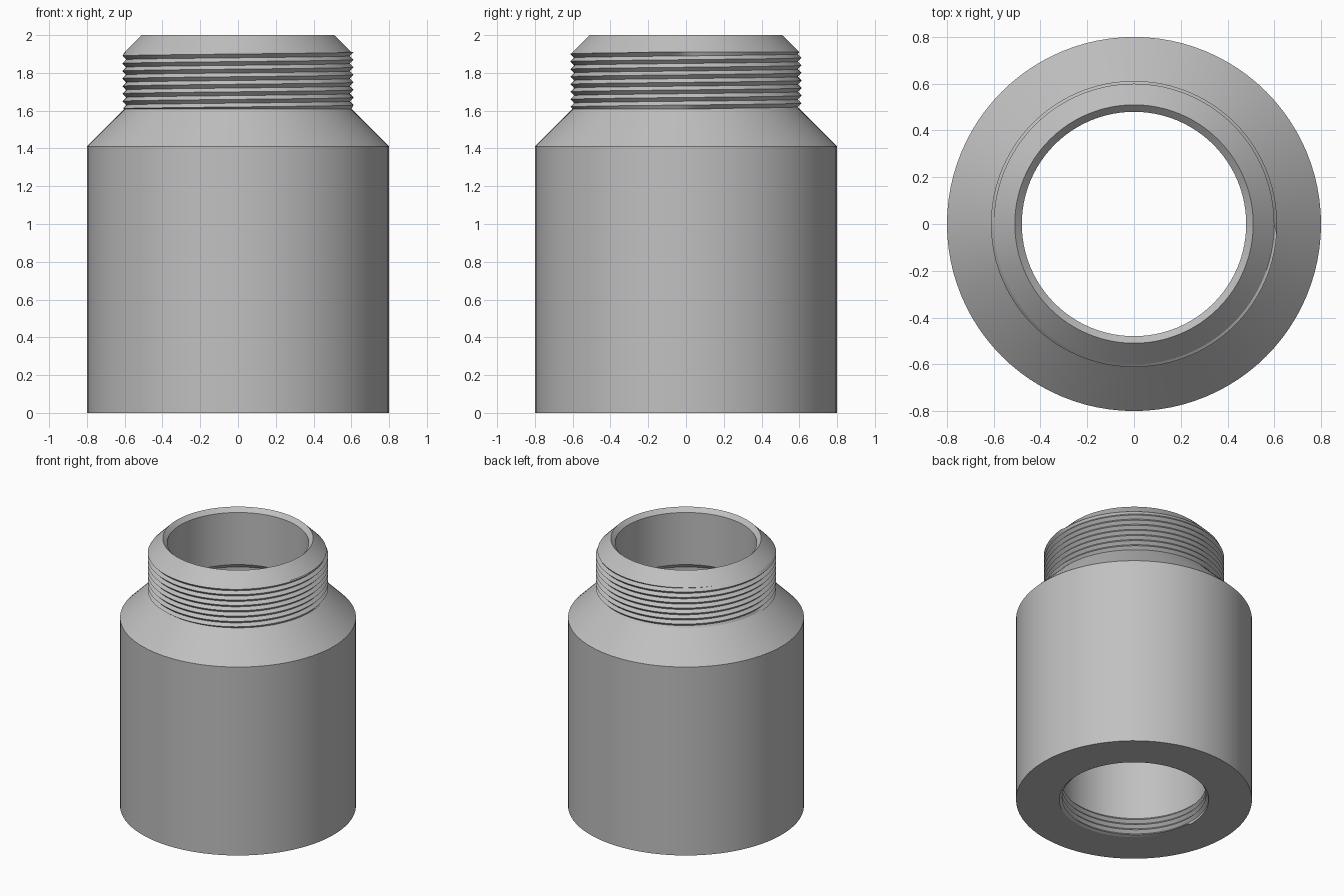
import bpy, bmesh, math

if "Cube" in bpy.data.objects:
    bpy.data.objects.remove(bpy.data.objects["Cube"])

SEG = 96
steel = bpy.data.materials.new("plain grey metal")
steel.diffuse_color = (0.53, 0.53, 0.53, 1)
steel.use_nodes = True
steel.node_tree.nodes["Principled BSDF"].inputs["Base Color"].default_value = steel.diffuse_color


def finish(bm, name):
    bmesh.ops.remove_doubles(bm, verts=bm.verts, dist=0.0004)
    mesh = bpy.data.meshes.new(name)
    bm.to_mesh(mesh)
    bm.free()
    mesh.materials.append(steel)
    obj = bpy.data.objects.new(name, mesh)
    bpy.context.collection.objects.link(obj)
    bpy.ops.object.select_all(action='DESELECT')
    obj.select_set(True)
    bpy.context.view_layer.objects.active = obj
    bpy.ops.object.shade_smooth_by_angle(angle=math.radians(25))
    return obj


def skin(rings, bm):
    # bridge neighbouring rings of points, each ring running once around
    for a, b in zip(rings, rings[1:]):
        for i in range(len(a) - 1):
            bm.faces.new((a[i], a[i + 1], b[i + 1], b[i]))


def lathe(name, profile):
    # profile of (radius, z), outside of the wall followed upwards
    bm = bmesh.new()
    rings = [[bm.verts.new((r * math.cos(2 * math.pi * i / SEG),
                            r * math.sin(2 * math.pi * i / SEG), z))
              for i in range(SEG + 1)] for r, z in profile]
    skin(rings, bm)
    return finish(bm, name)


def thread(name, crest, root, z0, z1, pitch, end_r, inward=False):
    # helical V ridges, trimmed flat at both ends
    bm = bmesh.new()
    rings = []
    for k in range(-3, int(2 * (z1 - z0) / pitch) + 4):
        ring = []
        for i in range(SEG + 1):
            t = i / SEG
            z = z0 + pitch * (k / 2 + t)
            r = crest if k % 2 else root
            if z <= z0 or z >= z1:
                z, r = min(max(z, z0), z1), end_r
            a = 2 * math.pi * t
            ring.append(bm.verts.new((r * math.cos(a), r * math.sin(a), z)))
        rings.append(ring)
    skin(rings, bm)
    bmesh.ops.remove_doubles(bm, verts=bm.verts, dist=0.0004)
    if inward:
        bmesh.ops.reverse_faces(bm, faces=bm.faces)
    return finish(bm, name)


# Body with sloped shoulder, from the bottom face up to the male thread
lathe("body_shell", [(0.507, 0), (0.8, 0), (0.8, 1.41), (0.6, 1.61)])
# Chamfered lip and inner bore, from the male thread down to the female thread
lathe("lip_and_bore", [(0.6, 1.91), (0.51, 2.0), (0.48, 1.97), (0.48, 1.58),
                       (0.507, 1.55), (0.507, 0.157)])
# Threads
thread("male_thread", 0.612, 0.592, 1.61, 1.91, 0.04, 0.6)
thread("female_thread", 0.487, 0.507, 0.0, 0.157, 0.04, 0.507, inward=True)
